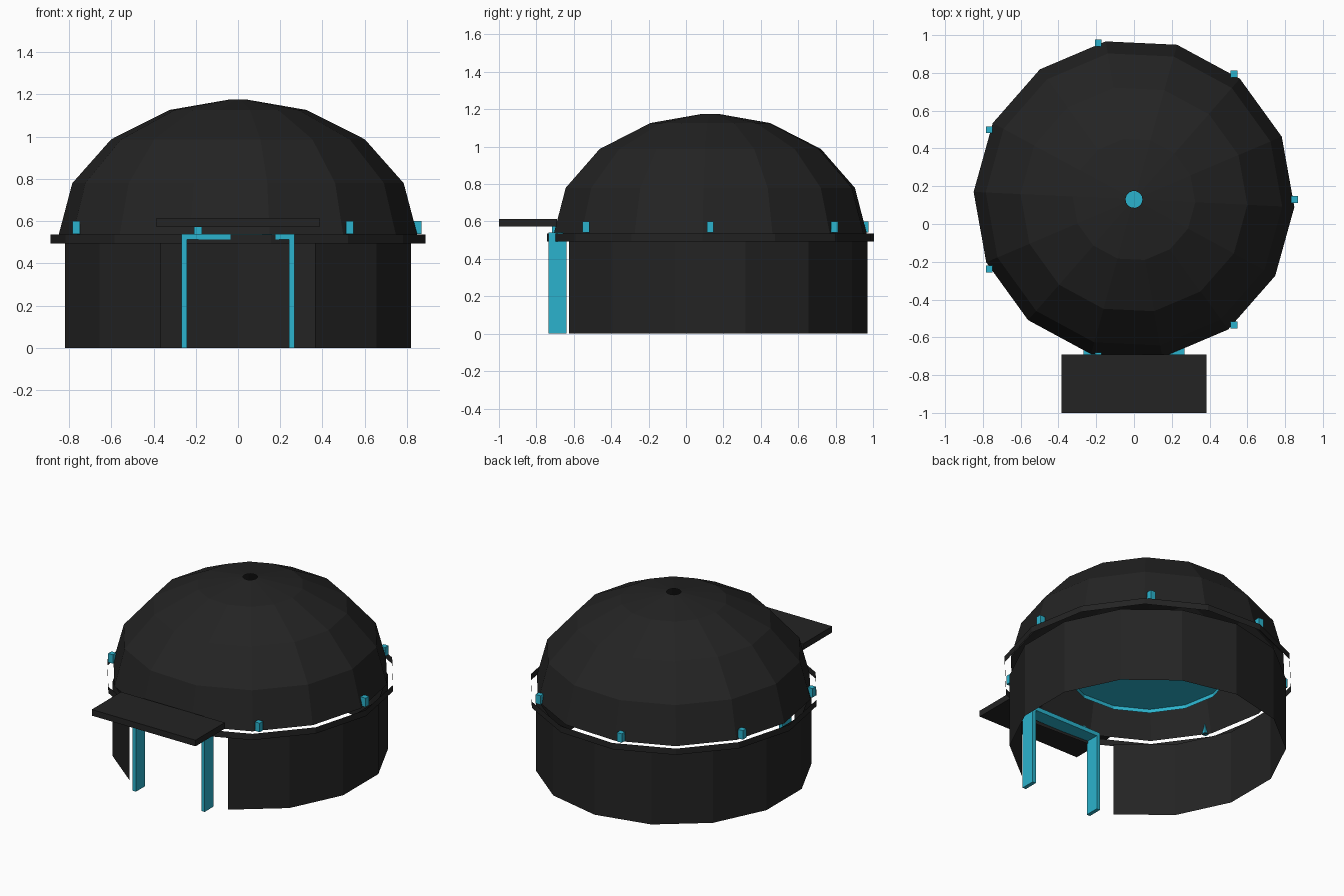
import bpy, bmesh
from math import cos, sin, pi, radians

if "Cube" in bpy.data.objects:
    bpy.data.objects.remove(bpy.data.objects["Cube"])

SIDES = 14
CENTRE_Y = 0.13
TWIST = radians(-2.7)


def material(name, colour):
    mat = bpy.data.materials.new(name)
    mat.use_nodes = True
    mat.diffuse_color = colour
    mat.node_tree.nodes["Principled BSDF"].inputs["Base Color"].default_value = colour
    return mat


black = material("charcoal black", (0.017, 0.017, 0.017, 1))
teal = material("bright teal", (0.024, 0.45, 0.61, 1))


def finish(bm, name, mat):
    mesh = bpy.data.meshes.new(name)
    bm.to_mesh(mesh)
    bm.free()
    mesh.materials.append(mat)
    obj = bpy.data.objects.new(name, mesh)
    bpy.context.collection.objects.link(obj)
    return obj


def shell(name, profile, mat, start=0.0, skip=(), cap=False):
    """Open faceted surface turned around the building's axis."""
    bm = bmesh.new()
    rings = []
    for r, z in profile:
        angles = [start + 2 * pi * k / SIDES for k in range(SIDES)]
        rings.append([bm.verts.new((r * cos(a), CENTRE_Y + r * sin(a), z)) for a in angles])
    for low, high in zip(rings, rings[1:]):
        for k in range(SIDES):
            if k not in skip:
                n = (k + 1) % SIDES
                bm.faces.new((low[k], low[n], high[n], high[k]))
    if cap:
        bm.faces.new(rings[-1])
    loose = [v for v in bm.verts if not v.link_faces]
    bmesh.ops.delete(bm, geom=loose, context='VERTS')
    return finish(bm, name, mat)


def box(name, low, high, mat):
    bm = bmesh.new()
    bmesh.ops.create_cube(bm, size=1)
    for v in bm.verts:
        v.co = [(a + b) / 2 + c * (b - a) for a, b, c in zip(low, high, v.co)]
    return finish(bm, name, mat)


# Drum wall, with two sides left open for the entrance
shell("drum_wall", [(0.84, 0), (0.84, 0.495)], black, start=pi / 2, skip=(6, 7))

# Thin band around the top of the wall
shell("eaves_band", [(0.888, 0.494), (0.888, 0.536)], black, start=TWIST)

# Flattened dome with a small round opening at the top
arc = [(0.85 * cos(i * pi / 8), 0.535 + 0.64 * sin(i * pi / 8)) for i in range(4)]
shell("dome_roof", arc + [(0.045, 1.175)], black, start=TWIST)

# Ceiling light panel with a shallow rim, open below
shell("ceiling_light", [(0.5, 0.53), (0.5, 0.555)], teal, start=TWIST, cap=True)

# Door frame
for side, name in ((1, "left"), (-1, "right")):
    xs = sorted((side * 0.242, side * 0.267))
    box(name + "_door_jamb", (xs[0], -0.735, 0), (xs[1], -0.64, 0.54), teal)
box("door_lintel", (-0.242, -0.735, 0.512), (0.242, -0.64, 0.54), teal)

# Flat canopy over the entrance
box("entrance_canopy", (-0.385, -1, 0.573), (0.385, -0.69, 0.614), black)

# Small lamps around the foot of the dome
for i in range(7):
    a = 2 * pi * i / 7
    x, y = 0.85 * cos(a), CENTRE_Y + 0.85 * sin(a)
    box("dome_lamp_%d" % (i + 1), (x - 0.018, y - 0.018, 0.54), (x + 0.018, y + 0.018, 0.6), teal)
